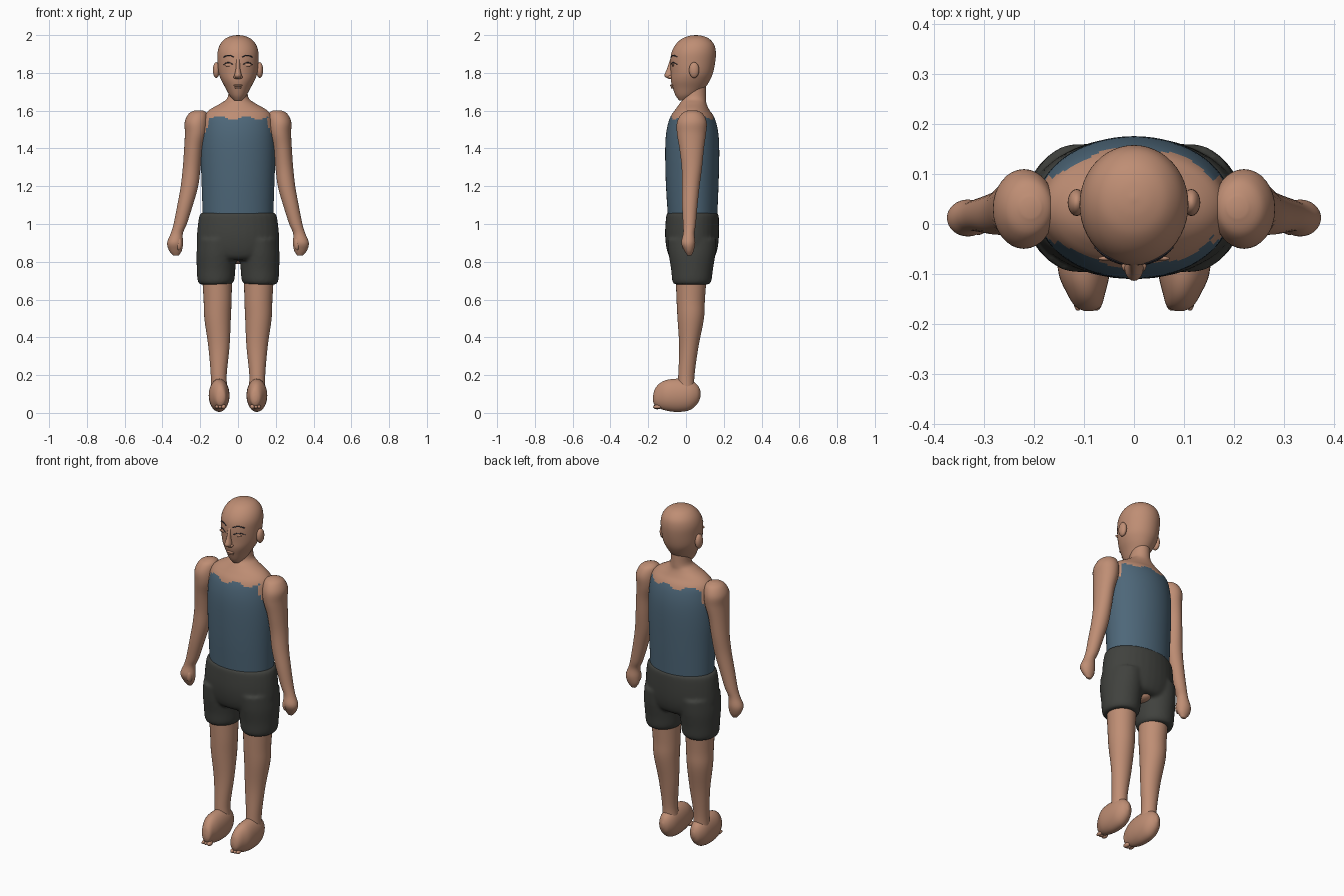
import bpy, bmesh, math
from mathutils import Vector, Matrix
from mathutils.bvhtree import BVHTree

if "Cube" in bpy.data.objects:
    bpy.data.objects.remove(bpy.data.objects["Cube"], do_unlink=True)


def material(name, rgb):
    m = bpy.data.materials.new(name)
    m.use_nodes = True
    m.diffuse_color = (*rgb, 1)
    m.node_tree.nodes["Principled BSDF"].inputs["Base Color"].default_value = (*rgb, 1)
    return m


SKIN = material("skin", (0.52, 0.27, 0.175))
SHIRT = material("blue_shirt", (0.075, 0.135, 0.19))
SHORTS = material("dark_grey_shorts", (0.052, 0.054, 0.048))
LINE = material("dark_brow", (0.03, 0.03, 0.04))


def finish(name, bm, *mats):
    bmesh.ops.recalc_face_normals(bm, faces=bm.faces)
    for f in bm.faces:
        f.smooth = True
    me = bpy.data.meshes.new(name)
    bm.to_mesh(me)
    bm.free()
    for m in mats:
        me.materials.append(m)
    ob = bpy.data.objects.new(name, me)
    bpy.context.collection.objects.link(ob)
    return ob


def spline(rows, steps=5):
    """Smooth interpolation through rows of ring values."""
    pts = [Vector(r) for r in rows]
    pts = [pts[0]] + pts + [pts[-1]]
    out = []
    for a, b, c, d in zip(pts, pts[1:], pts[2:], pts[3:]):
        for k in range(steps):
            t = k / steps
            out.append(0.5 * (2 * b + (c - a) * t + (2 * a - 5 * b + 4 * c - d) * t * t
                              + (3 * b - a - 3 * c + d) * t ** 3))
    return out + [pts[-1]]


def loft(bm, rows, along_y=False, sides=32):
    """Skin elliptical rings: position on axis, two centres, two radii."""
    rings = []
    for h, ca, cb, ra, rb in spline(rows):
        ring = []
        for i in range(sides):
            t = 2 * math.pi * i / sides
            a, b = ca + ra * math.cos(t), cb + rb * math.sin(t)
            ring.append(bm.verts.new((a, h, b) if along_y else (a, b, h)))
        rings.append(ring)
    for lo, hi in zip(rings, rings[1:]):
        for i in range(sides):
            j = (i + 1) % sides
            bm.faces.new((lo[i], lo[j], hi[j], hi[i]))
    bm.faces.new(rings[0])
    bm.faces.new(rings[-1])
    return bm


def ball(bm, centre, radii):
    mat = Matrix.Translation(centre) @ Matrix.Diagonal((*radii, 1))
    bmesh.ops.create_uvsphere(bm, u_segments=20, v_segments=12, radius=1, matrix=mat)
    return bm


def sided(s, rows):
    return [(r[0], s * r[1], *r[2:]) for r in rows]


# Torso: shirt below a ragged neckline and armholes, skin above
bm = loft(bmesh.new(), [
    (1.03, 0, .035, .186, .130), (1.2, 0, .033, .192, .139), (1.35, 0, .033, .197, .143),
    (1.45, 0, .033, .196, .141), (1.52, 0, .033, .190, .131), (1.57, 0, .033, .180, .114),
    (1.605, 0, .033, .150, .090), (1.64, 0, .038, .090, .070),
    (1.67, 0, .046, .055, .060), (1.74, 0, .050, .050, .055)], sides=64)
for f in bm.faces:
    c = f.calc_center_median()
    hem = 1.562 + .01 * math.sin(c.x * 45 + 2 * c.y)
    armhole = (Vector((abs(c.x), c.y, c.z)) - Vector((.22, .03, 1.53))).length < .09
    f.material_index = 1 if c.z < hem and not armhole else 0
finish("torso", bm, SKIN, SHIRT)

# Shorts: hips and two short legs fused into one soft shape
bm = loft(bmesh.new(), [
    (1.06, 0, .034, .195, .134), (1.035, 0, .034, .207, .140), (.95, 0, .032, .217, .143),
    (.88, 0, .032, .217, .137), (.83, 0, .032, .195, .122), (.81, 0, .032, .16, .10)])
for s in (1, -1):
    loft(bm, sided(s, [
        (.92, .112, .032, .10, .130), (.84, .114, .032, .106, .124),
        (.76, .116, .032, .102, .111), (.70, .117, .031, .097, .104),
        (.68, .120, .030, .082, .092)]))
shorts = finish("shorts", bm, SHORTS)
mod = shorts.modifiers.new("fuse", 'REMESH')
mod.mode, mod.voxel_size, mod.use_smooth_shade = 'VOXEL', .009, True
mod = shorts.modifiers.new("soften", 'SMOOTH')
mod.factor, mod.iterations = .5, 5

# Skin showing at the gap between the thighs
finish("crotch", ball(bmesh.new(), (0, .07, .815), (.045, .05, .028)), SKIN)

# Head
bm = loft(bmesh.new(), [
    (1.655, 0, -.015, .020, .022), (1.68, 0, .002, .044, .057), (1.72, 0, .015, .066, .085),
    (1.76, 0, .023, .088, .103), (1.80, 0, .031, .102, .112), (1.86, 0, .036, .108, .119),
    (1.91, 0, .041, .108, .117), (1.95, 0, .047, .095, .102), (1.98, 0, .050, .069, .073),
    (1.995, 0, .052, .036, .038), (2.0, 0, .052, .004, .004)], sides=48)
face = BVHTree.FromBMesh(bm)
finish("head", bm, SKIN)


def on_face(x, z):
    return face.ray_cast(Vector((x, -1, z)), Vector((0, 1, 0)))[0]


# Nose with nostrils, and lips
bm = loft(bmesh.new(), [
    (1.768, 0, -.082, .012, .010), (1.785, 0, -.088, .019, .026), (1.82, 0, -.083, .012, .018),
    (1.86, 0, -.080, .009, .008), (1.885, 0, -.076, .007, .003)], sides=20)
for s in (1, -1):
    ball(bm, (s * .015, -.083, 1.778), (.010, .013, .009))
finish("nose", bm, SKIN)
bm = bmesh.new()
for z, w in ((1.733, .025), (1.722, .020)):
    ball(bm, on_face(0, z), (w, .010, .006))
finish("lips", bm, SKIN)


def face_line(name, points, thickness):
    cu = bpy.data.curves.new(name, 'CURVE')
    cu.dimensions, cu.bevel_depth, cu.bevel_resolution = '3D', thickness, 2
    sp = cu.splines.new('POLY')
    sp.points.add(len(points) - 1)
    for p, (x, z) in zip(sp.points, points):
        p.co = (*on_face(x, z), 1)
    cu.materials.append(LINE)
    bpy.context.collection.objects.link(bpy.data.objects.new(name, cu))


for s, side in ((1, "left"), (-1, "right")):
    # Brow and closed eyelid lines
    steps = [i / 10 for i in range(11)]
    face_line(side + "_brow", [(s * (.022 + .055 * t), 1.883 + .010 * math.sin(math.pi * t))
                               for t in steps], .0028)
    face_line(side + "_eyelid", [(s * (.026 + .052 * t), 1.843 + .012 * math.sin(math.pi * t))
                                 for t in steps], .0022)
    finish(side + "_eye", ball(bmesh.new(), on_face(s * .05, 1.842), (.022, .005, .009)), SKIN)
    finish(side + "_ear", ball(bmesh.new(), (s * .115, .043, 1.815), (.018, .027, .042)), SKIN)

    # Arm from shoulder to closed hand
    finish(side + "_arm", loft(bmesh.new(), sided(s, [
        (1.602, .207, .033, .020, .020), (1.585, .212, .033, .048, .055),
        (1.54, .220, .031, .062, .078), (1.48, .222, .029, .059, .077),
        (1.4, .235, .030, .050, .065), (1.3, .245, .031, .047, .054),
        (1.2, .257, .025, .046, .047), (1.1, .280, .020, .041, .041),
        (1.0, .306, .018, .035, .034), (.95, .324, .015, .032, .030),
        (.9, .333, .012, .042, .037), (.86, .331, .016, .034, .025),
        (.832, .328, .018, .014, .010)])), SKIN)
    finish(side + "_thumb", ball(bmesh.new(), (s * .312, -.006, .895), (.016, .016, .034)), SKIN)

    # Bare leg
    finish(side + "_leg", loft(bmesh.new(), sided(s, [
        (.12, .10, 0, .045, .045), (.2, .102, .002, .042, .043), (.35, .101, .015, .056, .051),
        (.5, .108, .025, .070, .070), (.6, .108, .025, .074, .075),
        (.74, .111, .028, .080, .083)])), SKIN)

    # Rounded foot with small toes
    bm = loft(bmesh.new(), sided(s, [
        (.077, .10, .10, .008, .015), (.06, .10, .098, .032, .050), (.02, .10, .095, .050, .080),
        (-.04, .10, .093, .055, .088), (-.1, .10, .093, .051, .082),
        (-.14, .096, .090, .038, .066), (-.165, .092, .082, .026, .043),
        (-.174, .091, .075, .010, .016)]), along_y=True)
    for x, r in ((.076, .013), (.095, .011), (.112, .010)):
        ball(bm, (s * x, -.152, .032), (r, .022, r))
    finish(side + "_foot", bm, SKIN)
